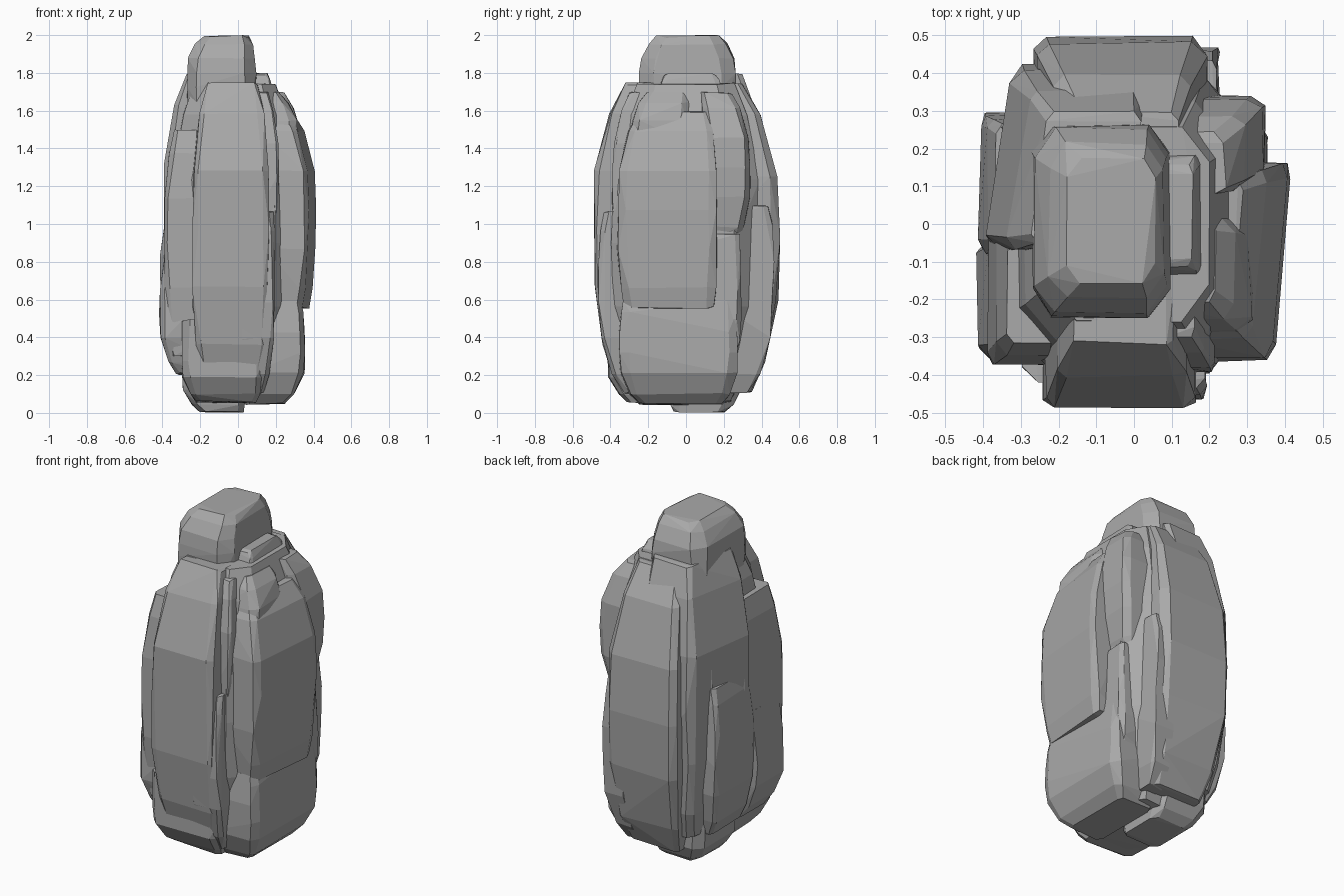
import bpy, bmesh, math, random

random.seed(7)
default_cube = bpy.data.objects.get("Cube")
if default_cube:
    bpy.data.objects.remove(default_cube, do_unlink=True)

stone = bpy.data.materials.new("grey stone")
stone.use_nodes = True
grey = (0.4, 0.4, 0.4, 1)
stone.diffuse_color = grey
shader = stone.node_tree.nodes["Principled BSDF"]
shader.inputs["Base Color"].default_value = grey
shader.inputs["Roughness"].default_value = 0.9


def build_hull(name, points):
    """Faceted convex chunk wrapped around the points."""
    bm = bmesh.new()
    for point in points:
        bm.verts.new(point)
    bmesh.ops.convex_hull(bm, input=bm.verts[:])
    loose = [vert for vert in bm.verts if not vert.link_faces]
    bmesh.ops.delete(bm, geom=loose, context='VERTS')
    bmesh.ops.dissolve_limit(bm, angle_limit=math.radians(4),
                             verts=bm.verts[:], edges=bm.edges[:])
    bmesh.ops.recalc_face_normals(bm, faces=bm.faces[:])
    mesh = bpy.data.meshes.new(name)
    bm.to_mesh(mesh)
    bm.free()
    mesh.materials.append(stone)
    chunk = bpy.data.objects.new(name, mesh)
    bpy.context.collection.objects.link(chunk)


def slab(name, x, y, z, top=0.7, bottom=0.8, cut=0.15, skew=0.0, rough=0.015):
    """Upright chunk that curves in to the boulder's axis at both ends."""
    middle_x, middle_y, middle_z = (sum(span) / 2 for span in (x, y, z))
    half_x, half_y, half_z = ((span[1] - span[0]) / 2 for span in (x, y, z))
    points = []
    for level in (-1, -0.8, -0.4, 0, 0.4, 0.8, 1):
        end = top if level > 0 else bottom
        shrink = 1 - (1 - end) * abs(level) ** 3
        for side_x in (-1, 1):
            for side_y in (-1, 1):
                # Two points per corner leave a chipped edge
                for keep_x, keep_y in ((1 - cut, 1), (1, 1 - cut)):
                    across = side_x * (half_x * keep_x - random.uniform(0, rough))
                    along = side_y * (half_y * keep_y - random.uniform(0, rough))
                    height = level * (half_z - random.uniform(0, rough))
                    points.append(((middle_x + across + skew * along) * shrink,
                                   (middle_y + along) * shrink,
                                   middle_z + height))
    build_hull(name, points)


# Body and summit
slab("core", x=(-.36, .32), y=(-.4, .4), z=(.05, 1.75), top=.65, bottom=.6, cut=.35)
slab("summit", x=(-.28, .1), y=(-.25, .27), z=(1.6, 2), top=.65, bottom=1, cut=.3)
slab("summit_step", x=(0, .2), y=(-.15, .2), z=(1.5, 1.8), top=.8, bottom=1)

# Front plates
slab("front_plate", x=(-.25, .17), y=(-.5, -.2), z=(.2, 1.75), top=.65)
slab("front_ledge", x=(0, .2), y=(-.47, -.1), z=(.1, 1.07), top=.95, bottom=.7)
slab("front_spire", x=(.1, .22), y=(-.4, -.1), z=(.8, 1.7), top=.75)
slab("front_base", x=(-.3, .14), y=(-.42, 0), z=(.05, .5), top=1, bottom=.75)

# Right side plates
slab("right_front_plate", x=(-.4, -.1), y=(-.38, .04), z=(.3, 1.5), top=.85, bottom=.9)
slab("right_low_block", x=(-.42, -.1), y=(-.36, -.04), z=(.2, .85), top=.95)
slab("right_rear_block", x=(-.42, -.1), y=(-.08, .3), z=(.2, 1.1), top=.9)
slab("right_tall_plate", x=(-.37, 0), y=(-.08, .43), z=(.2, 1.8), top=.7, skew=.15)

# Left side plates
slab("left_plate", x=(.15, .4), y=(-.37, .17), z=(.55, 1.6), bottom=.9, skew=.1)
slab("left_base", x=(.05, .36), y=(-.36, .28), z=(.04, .6), top=.95, bottom=.7)
slab("left_rear_plate", x=(.1, .34), y=(0, .3), z=(.3, .95), top=.95, bottom=.9)
slab("left_rear_shoulder", x=(.05, .35), y=(.1, .35), z=(.9, 1.7), cut=.25)
slab("left_front_shoulder", x=(.05, .32), y=(-.3, .02), z=(1.2, 1.7), cut=.25)

# Back plates
slab("back_plate", x=(-.27, .2), y=(.1, .5), z=(.1, 1.75), top=.6, bottom=.7)
slab("back_fin", x=(.08, .24), y=(.1, .47), z=(.1, 1.1), top=.95, bottom=.7)
slab("back_base", x=(-.3, .05), y=(-.1, .3), z=(0, .4), top=1, bottom=.7, cut=.25)

# Small chips wedged into the seams of the shoulders and the foot
chip_count = 12
for index in range(chip_count):
    angle = math.tau * index / chip_count
    centre_x = 0.25 * math.cos(angle)
    centre_y = 0.28 * math.sin(angle)
    centre_z = (0.25, 1.55)[index % 2]
    size = random.uniform(0.05, 0.08)
    slab(f"chip_{index}",
         x=(centre_x - size, centre_x + size),
         y=(centre_y - size, centre_y + size),
         z=(centre_z - size, centre_z + size), cut=.3)
